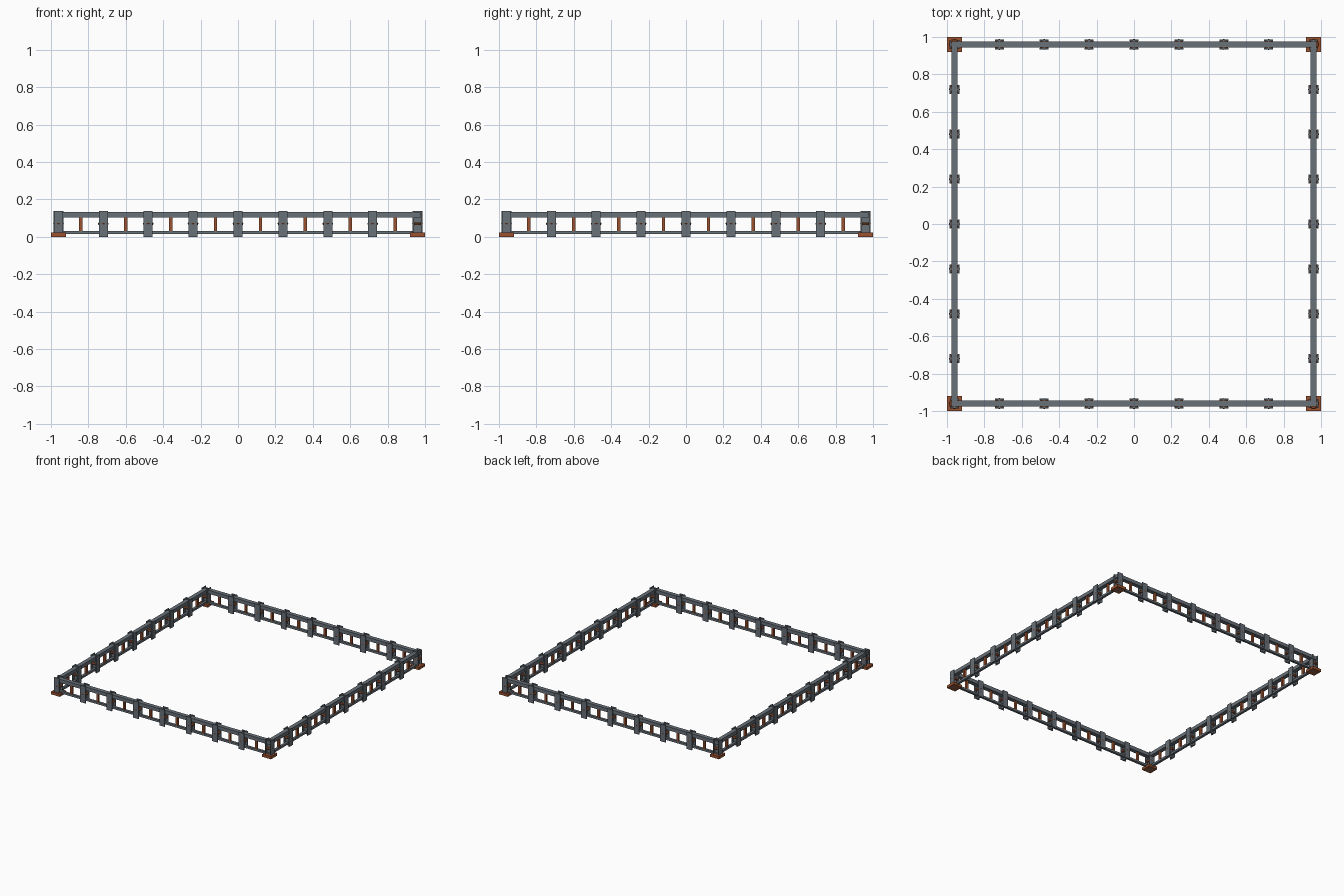
import bpy, bmesh, math
from mathutils import Matrix, Vector

if "Cube" in bpy.data.objects:
    bpy.data.objects.remove(bpy.data.objects["Cube"])


def material(name, rgb):
    m = bpy.data.materials.new(name)
    m.diffuse_color = (*rgb, 1)
    m.use_nodes = True
    m.node_tree.nodes["Principled BSDF"].inputs["Base Color"].default_value = m.diffuse_color
    return m


STEEL = material("steel grey", (0.14, 0.165, 0.19))
RUST = material("rust orange", (0.33, 0.085, 0.03))
C = 0.96        # centre line of the fence
STEP = 0.24     # post spacing


def make(name, bm, mat, matrix):
    me = bpy.data.meshes.new(name)
    bmesh.ops.transform(bm, matrix=matrix, verts=bm.verts)
    bmesh.ops.recalc_face_normals(bm, faces=bm.faces)
    bm.to_mesh(me)
    bm.free()
    me.materials.append(mat)
    ob = bpy.data.objects.new(name, me)
    bpy.context.collection.objects.link(ob)
    return ob


def box(bm, x0, x1, y0, y1, z0, z1):
    r = bmesh.ops.create_cube(bm, size=1)
    m = Matrix.Translation(((x0 + x1) / 2, (y0 + y1) / 2, (z0 + z1) / 2)) @ \
        Matrix.Diagonal((x1 - x0, y1 - y0, z1 - z0, 1))
    bmesh.ops.transform(bm, matrix=m, verts=r["verts"])


def h_post(bm, x, y):
    # H-section extruded upwards, flanges facing in and out of the fence
    w, d, t, web = 0.024, 0.026, 0.007, 0.005
    half = [(w, -d), (w, -d + t), (web, -d + t), (web, d - t), (w, d - t), (w, d)]
    pts = half + [(-a, b) for a, b in reversed(half)]
    f = bm.faces.new([bm.verts.new((x + a, y + b, 0)) for a, b in pts])
    r = bmesh.ops.extrude_face_region(bm, geom=[f])
    top = [v for v in r["geom"] if isinstance(v, bmesh.types.BMVert)]
    bmesh.ops.translate(bm, vec=(0, 0, 0.139), verts=top)


def ring(bm, x, y, major=0.02, minor=0.009, n=12, k=6):
    # low-poly torus clasped around a post
    v = [[bm.verts.new((x + (major + minor * math.cos(b)) * math.cos(a),
                        y + (major + minor * math.cos(b)) * math.sin(a),
                        0.07 + minor * math.sin(b)))
          for b in (2 * math.pi * j / k for j in range(k))]
         for a in (2 * math.pi * i / n for i in range(n))]
    for i in range(n):
        for j in range(k):
            bm.faces.new((v[i][j], v[(i + 1) % n][j],
                          v[(i + 1) % n][(j + 1) % k], v[i][(j + 1) % k]))


# four identical sides, each turned by a quarter
for i, side in enumerate(("front", "right", "back", "left")):
    turn = Matrix.Rotation(i * math.pi / 2, 4, 'Z')
    xs = [-C + STEP * k for k in range(8)]      # last corner belongs to next side

    # posts and their clasps
    bm = bmesh.new()
    for x in xs:
        h_post(bm, x, -C)
    make(side + "_posts", bm, STEEL, turn)
    bm = bmesh.new()
    for x in xs:
        ring(bm, x, -C)
    make(side + "_post_rings", bm, RUST, turn)

    # top and bottom rails
    bm = bmesh.new()
    box(bm, -C - 0.017, C - 0.017, -C - 0.017, -C + 0.017, 0.103, 0.132)
    make(side + "_top_rail", bm, STEEL, turn)
    bm = bmesh.new()
    box(bm, -C - 0.01, C - 0.01, -C - 0.01, -C + 0.01, 0.014, 0.031)
    make(side + "_bottom_rail", bm, STEEL, turn)

    # upright infill bars halfway between posts
    bm = bmesh.new()
    for x in xs:
        m = x + STEP / 2
        box(bm, m - 0.009, m + 0.009, -C - 0.009, -C + 0.009, 0.03, 0.104)
    make(side + "_infill_bars", bm, RUST, turn)

    # corner foot plate
    bm = bmesh.new()
    box(bm, -C - 0.04, -C + 0.04, -C - 0.04, -C + 0.04, 0, 0.022)
    make(side + "_corner_foot", bm, RUST, turn)
